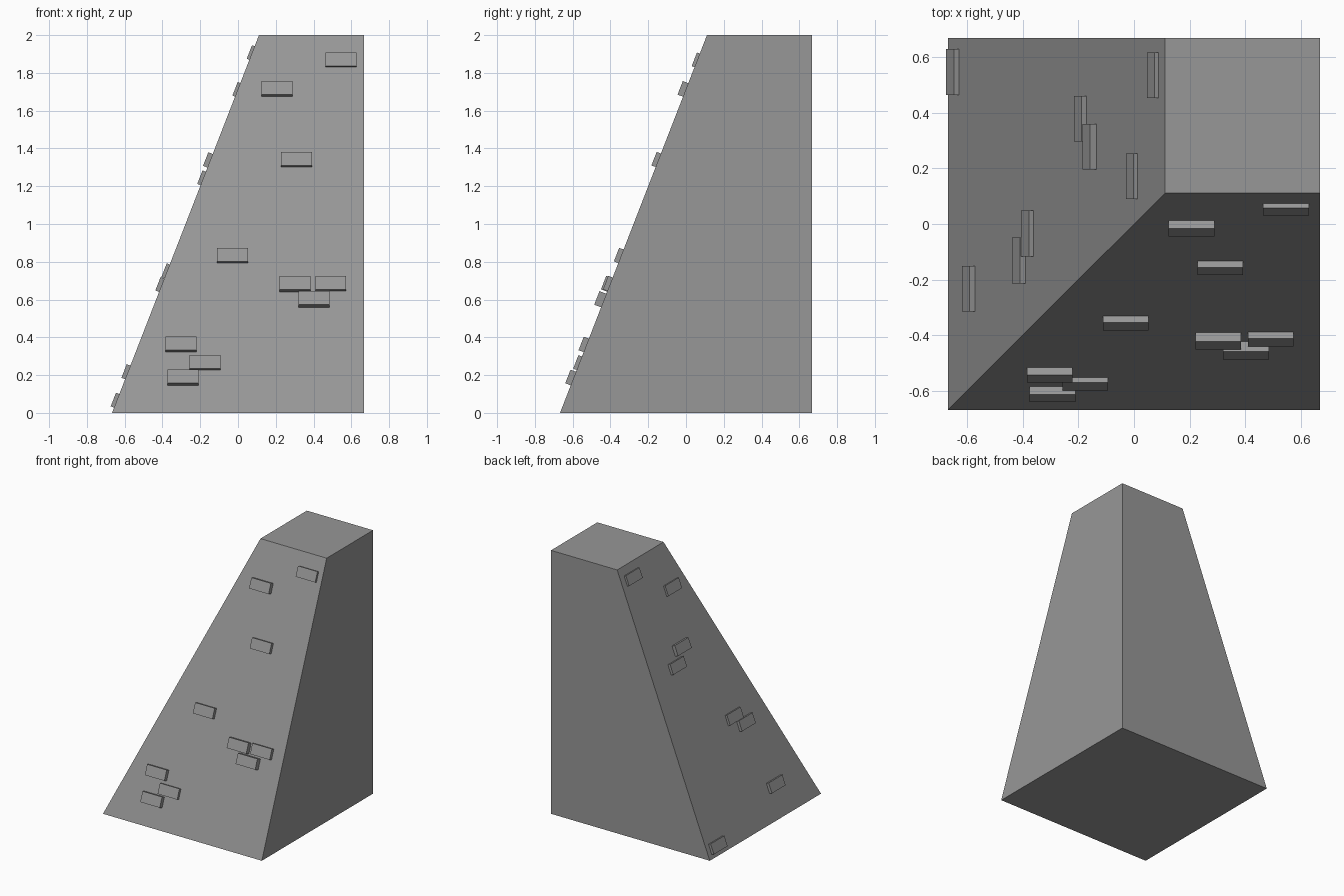
import bpy
import bmesh
from mathutils import Matrix, Vector

cube = bpy.data.objects.get("Cube")
if cube:
    bpy.data.objects.remove(cube)

HALF = 0.667      # half width of the base
TOP = 0.111       # where both slopes end at the top
HEIGHT = 2.0
RUN = (TOP + HALF) / HEIGHT
UP = Vector((0, RUN, 1)).normalized()       # up along the front slope
OUT = Vector((0, -1, RUN)).normalized()     # out of the front slope
WIDTH, TALL, BURIED = 0.164, 0.077, 0.02

stone = bpy.data.materials.new("grey stone")
stone.use_nodes = True
grey = (0.31, 0.31, 0.31, 1)
stone.diffuse_color = grey
bsdf = stone.node_tree.nodes["Principled BSDF"]
bsdf.inputs["Base Color"].default_value = grey
bsdf.inputs["Roughness"].default_value = 0.9


def add_object(name, bm):
    bmesh.ops.recalc_face_normals(bm, faces=bm.faces)
    mesh = bpy.data.meshes.new(name)
    bm.to_mesh(mesh)
    bm.free()
    mesh.materials.append(stone)
    obj = bpy.data.objects.new(name, mesh)
    bpy.context.collection.objects.link(obj)
    return obj


# Wall corner: a block whose front and right faces lean inwards
bm = bmesh.new()
bmesh.ops.create_cube(bm, size=2)
for v in bm.verts:
    low = TOP if v.co.z > 0 else -HALF
    v.co.x = HALF if v.co.x > 0 else low
    v.co.y = HALF if v.co.y > 0 else low
    v.co.z = HEIGHT if v.co.z > 0 else 0
add_object("sloped_wall", bm)


def add_brick(name, along, z, proud, swap):
    """Brick on the front slope; swap mirrors it onto the right slope."""
    edge = Vector((along, -HALF + RUN * z, z)) + Vector((0, -proud / -OUT.y, 0))
    depth = proud + BURIED
    centre = edge + UP * TALL / 2 - OUT * depth / 2
    axes = Matrix((Vector((WIDTH, 0, 0)), OUT * depth, UP * TALL)).transposed()
    bm = bmesh.new()
    bmesh.ops.create_cube(bm, size=1, matrix=Matrix.Translation(centre) @ axes.to_4x4())
    if swap:
        for v in bm.verts:
            v.co.x, v.co.y = v.co.y, v.co.x
    add_object(name, bm)


# Bricks: position along the wall, height of outer lower edge, how far it stands out
front_bricks = [
    (0.545, 1.836, 0.016), (0.206, 1.685, 0.031), (0.309, 1.31, 0.024),
    (-0.03, 0.802, 0.025), (0.302, 0.654, 0.035), (0.491, 0.654, 0.025),
    (0.402, 0.573, 0.039), (-0.302, 0.332, 0.029), (-0.175, 0.234, 0.02),
    (-0.292, 0.157, 0.031),
]
right_bricks = [
    (0.545, 0.035, 0.019), (-0.232, 0.186, 0.021), (-0.131, 0.648, 0.021),
    (-0.034, 0.72, 0.017), (0.378, 1.212, 0.019), (0.277, 1.308, 0.025),
    (0.171, 1.68, 0.015), (0.534, 1.875, 0.015),
]
for side, bricks in (("front", front_bricks), ("right", right_bricks)):
    for i, (along, z, proud) in enumerate(bricks, 1):
        add_brick(f"{side}_brick_{i}", along, z, proud, side == "right")
